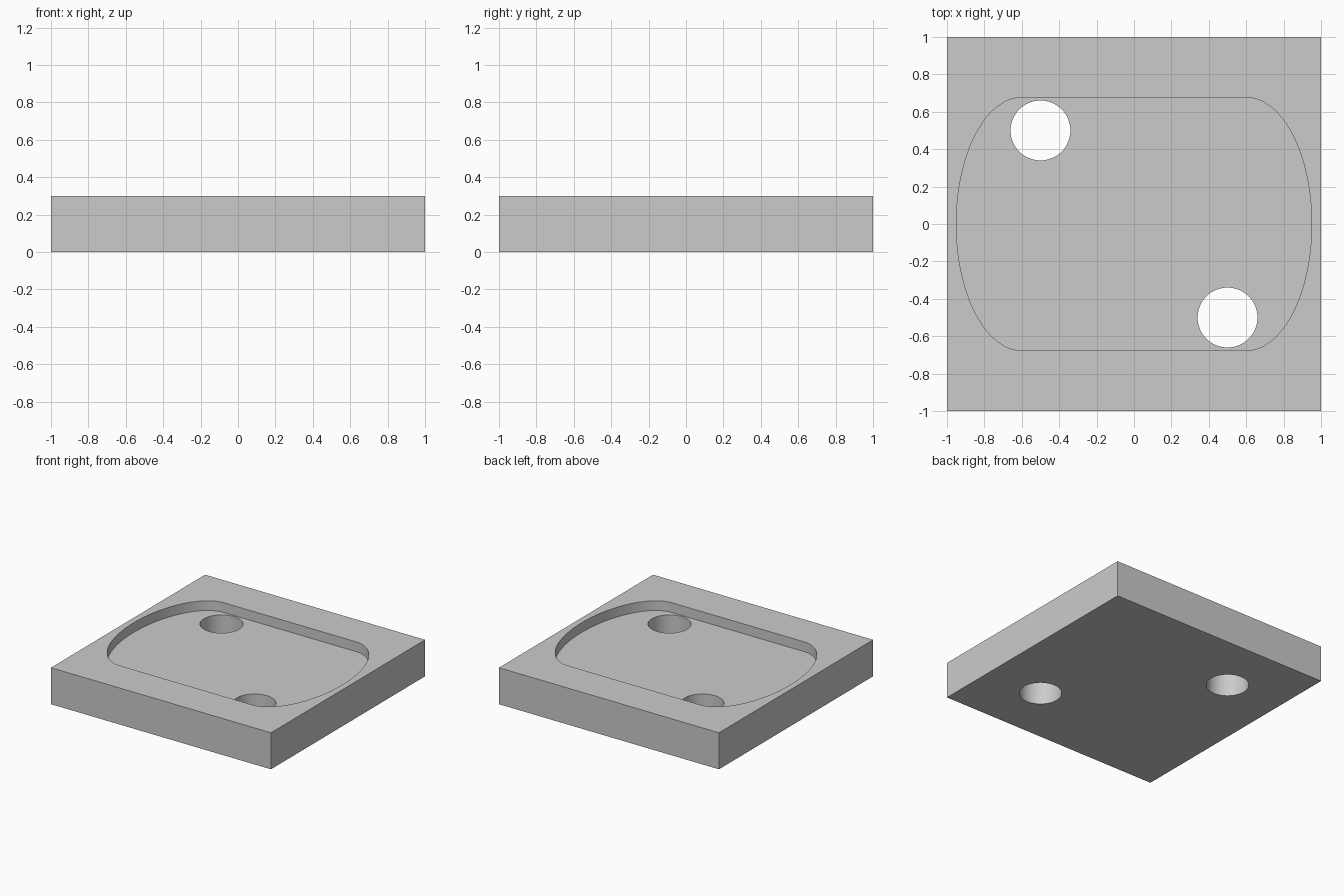
import bpy, bmesh, math

HEIGHT, POCKET_DEPTH, HOLE_RADIUS = 0.3, 0.08, 0.16

cube = bpy.data.objects.get("Cube")
if cube:
    bpy.data.objects.remove(cube, do_unlink=True)

grey = bpy.data.materials.new("light_grey")
grey.use_nodes = True
colour = (0.6, 0.6, 0.6, 1)
grey.diffuse_color = colour
grey.node_tree.nodes["Principled BSDF"].inputs["Base Color"].default_value = colour


def prism(name, outline, bottom, top):
    """Extrude a flat outline between two heights."""
    bm = bmesh.new()
    base = bm.faces.new([bm.verts.new((x, y, bottom)) for x, y in outline])
    up = bmesh.ops.extrude_face_region(bm, geom=[base])["geom"]
    bmesh.ops.translate(bm, vec=(0, 0, top - bottom),
                        verts=[v for v in up if isinstance(v, bmesh.types.BMVert)])
    bmesh.ops.recalc_face_normals(bm, faces=bm.faces)
    mesh = bpy.data.meshes.new(name)
    bm.to_mesh(mesh)
    bm.free()
    mesh.materials.append(grey)
    obj = bpy.data.objects.new(name, mesh)
    bpy.context.collection.objects.link(obj)
    return obj


def arc(cx, cy, rx, ry, start, sweep, steps):
    """Points along an elliptical arc, angles in degrees."""
    angles = [math.radians(start + sweep * i / steps) for i in range(steps + 1)]
    return [(cx + rx * math.cos(a), cy + ry * math.sin(a)) for a in angles]


# Square base plate
plate = prism("base_plate", [(-1, -1), (1, -1), (1, 1), (-1, 1)], 0, HEIGHT)

# Shallow pocket with elliptical ends
pocket = (arc(0.6, 0, 0.35, 0.676, -90, 180, 64)
          + arc(-0.6, 0, 0.35, 0.676, 90, 180, 64))
cutters = [prism("pocket_cutter", pocket, HEIGHT - POCKET_DEPTH, HEIGHT + 0.1)]

# Two through holes on the diagonal
for side in (-1, 1):
    circle = arc(0.5 * side, -0.5 * side, HOLE_RADIUS, HOLE_RADIUS, 0, 360, 64)[:-1]
    cutters.append(prism("hole_cutter", circle, -0.1, HEIGHT + 0.1))

# Cut the pocket and holes, then discard the cutters
bpy.ops.object.select_all(action="DESELECT")
plate.select_set(True)
bpy.context.view_layer.objects.active = plate
for cutter in cutters:
    cutter.hide_render = True
    cut = plate.modifiers.new(cutter.name, "BOOLEAN")
    cut.operation, cut.solver, cut.object = "DIFFERENCE", "EXACT", cutter
    bpy.ops.object.modifier_apply(modifier=cut.name)
    bpy.data.objects.remove(cutter, do_unlink=True)

bpy.ops.object.shade_smooth_by_angle(angle=math.radians(30))
